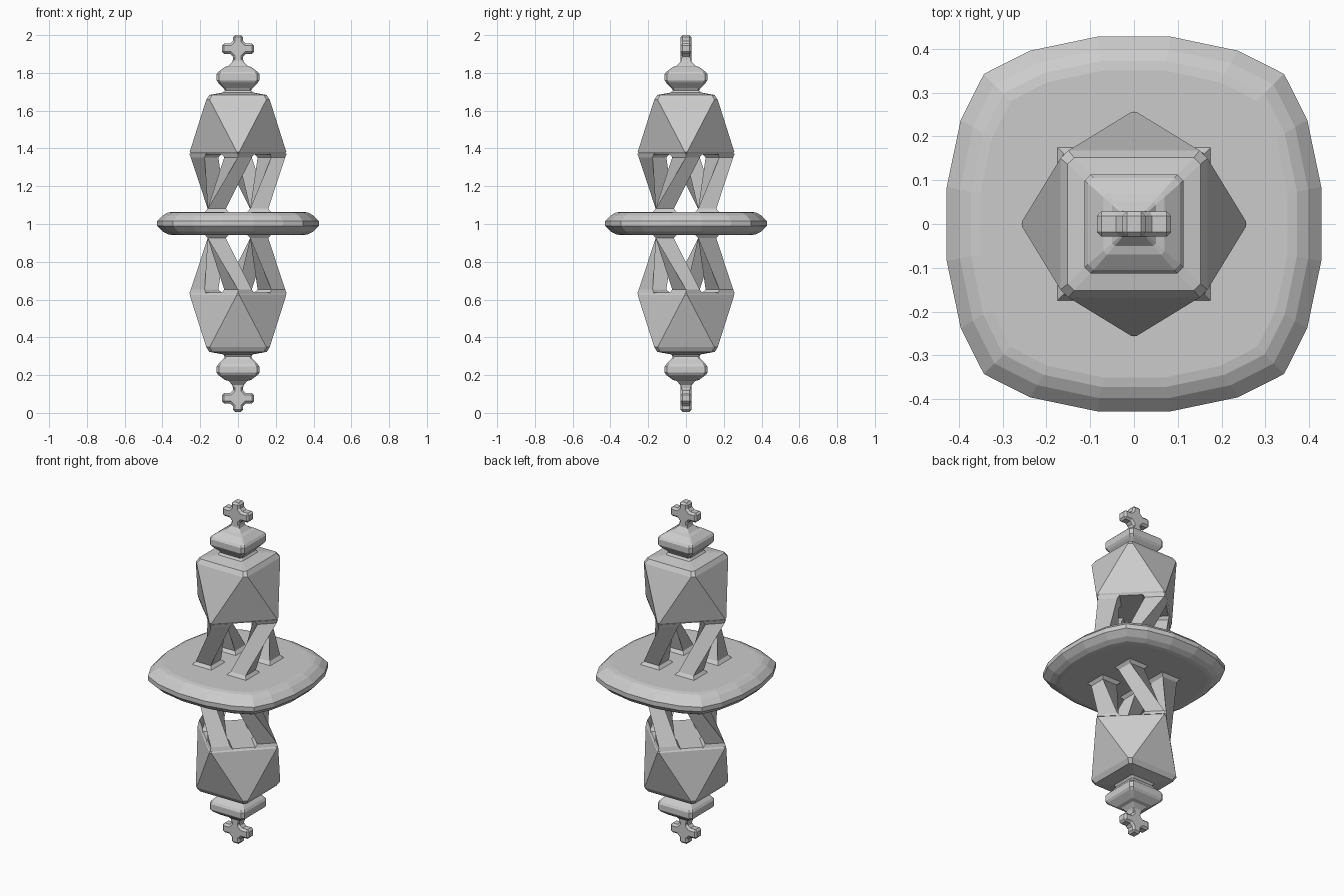
import bpy, bmesh
from math import cos, sin, radians, pi

if "Cube" in bpy.data.objects:
    bpy.data.objects.remove(bpy.data.objects["Cube"])

CZ = 1.003  # mirror plane height


def finish(bm, name, side=1):
    """Place a part above (side=1) or below (side=-1) the mirror plane."""
    for v in bm.verts:
        v.co.z = CZ + side * v.co.z
    bmesh.ops.recalc_face_normals(bm, faces=bm.faces[:])
    me = bpy.data.meshes.new(name)
    bm.to_mesh(me)
    bm.free()
    ob = bpy.data.objects.new(name, me)
    bpy.context.collection.objects.link(ob)
    return ob


def loft(rings):
    bm = bmesh.new()
    vs = [[bm.verts.new(p) for p in r] for r in rings]
    n = len(vs[0])
    for a, b in zip(vs, vs[1:]):
        for i in range(n):
            j = (i + 1) % n
            bm.faces.new((a[i], a[j], b[j], b[i]))
    bm.faces.new(vs[0])
    bm.faces.new(vs[-1])
    return bm


def hull(points):
    bm = bmesh.new()
    for p in points:
        bm.verts.new(p)
    bmesh.ops.convex_hull(bm, input=bm.verts[:])
    bmesh.ops.dissolve_limit(bm, angle_limit=radians(1), verts=bm.verts[:], edges=bm.edges[:])
    return bm


def four(quadrant, z):
    """Repeat a quarter outline four times around z."""
    pts = []
    for k in range(4):
        c, s = (1, 0, -1, 0)[k], (0, 1, 0, -1)[k]
        pts += [(x * c - y * s, x * s + y * c, z) for x, y in quadrant]
    return pts


def square(h, z, cut=0.012):
    return four([(h, h - cut), (h - cut, h)], z)


def diamond(r, z, cut=0.006):
    return four([(r - cut, -cut), (r - cut, cut)], z)


def leg_ring(centre, half, ang, z):
    cx, cy = centre * cos(ang), centre * sin(ang)
    return [(cx + half * cos(ang + k * pi / 2), cy + half * sin(ang + k * pi / 2), z)
            for k in range(4)]


# Central rounded-square disc
outline = [(0.428, 0.085), (0.396, 0.238), (0.343, 0.343), (0.238, 0.396), (0.085, 0.428)]
prof = [(0.82, 0.061), (0.87, 0.057), (0.93, 0.043), (1.0, 0.013)]
prof += [(s, -z) for s, z in reversed(prof)]
finish(loft([four([(x * s, y * s) for x, y in outline], z) for s, z in prof]), "centre_disc")

for side, tag in ((1, "upper"), (-1, "lower")):
    # Twisted faceted body, square at the outer end, diamond at the inner end
    finish(hull(square(0.08, 0.693) + square(0.152, 0.68, 0.015) + square(0.168, 0.655, 0.018)
                + diamond(0.262, 0.378) + diamond(0.25, 0.366)), tag + "_body", side)

    # Four slanted legs that turn an eighth as they reach the disc
    for k in range(4):
        top = radians(90 * k)
        foot = top - pi / 4
        finish(loft([leg_ring(0.158, 0.092, foot, 0.058),
                     leg_ring(0.159, 0.068, foot, 0.078),
                     leg_ring(0.177, 0.073, top, 0.350),
                     leg_ring(0.170, 0.088, top, 0.370)]), f"{tag}_leg_{k + 1}", side)

    # Square knob with neck and flared cross base
    knob = [(0.085, 0.685), (0.07, 0.705), (0.078, 0.718), (0.105, 0.745), (0.113, 0.758),
            (0.113, 0.79), (0.105, 0.802), (0.07, 0.828), (0.05, 0.834), (0.03, 0.855), (0.025, 0.88)]
    finish(loft([square(h, z, h * 0.12) for h, z in knob]), tag + "_knob", side)

    # Cross finial: a filleted outline extruded in y, edges bevelled
    w, a, f, c = 0.027, 0.085, 0.014, 0.925
    half = [(w, 0.84), (w, c - w - f), (w + f, c - w), (a, c - w), (a, c + w),
            (w + f, c + w), (w, c + w + f), (w, 0.997)]
    pts = half + [(-x, z) for x, z in reversed(half)]
    cross = finish(loft([[(x, y, z) for x, z in pts] for y in (-0.029, 0.029)]),
                   tag + "_cross", side)
    bev = cross.modifiers.new("bevel", "BEVEL")
    bev.width = 0.011
    bev.segments = 1
    bev.limit_method = 'ANGLE'
    bev.angle_limit = radians(50)
